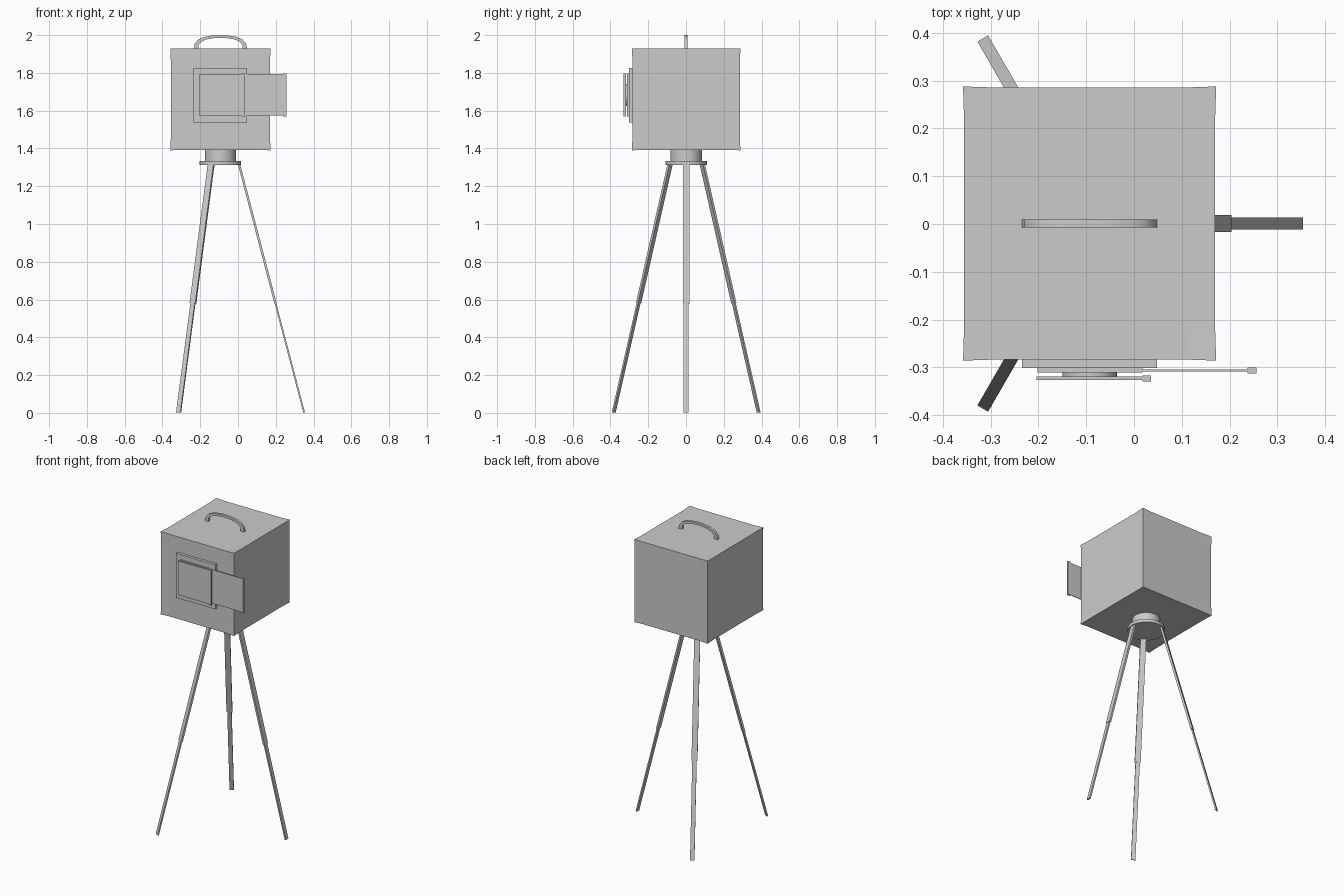
import bpy, bmesh, math
from mathutils import Vector, Matrix

if "Cube" in bpy.data.objects:
    bpy.data.objects.remove(bpy.data.objects["Cube"])

grey = bpy.data.materials.new("plain grey")
grey.diffuse_color = (0.6, 0.6, 0.6, 1)
grey.use_nodes = True
grey.node_tree.nodes["Principled BSDF"].inputs["Base Color"].default_value = grey.diffuse_color
CX, CY = -0.093, 0.001          # vertical axis of box and tripod


def finish(name, bm, smooth=False):
    bmesh.ops.recalc_face_normals(bm, faces=bm.faces)
    mesh = bpy.data.meshes.new(name)
    bm.to_mesh(mesh)
    bm.free()
    mesh.materials.append(grey)
    ob = bpy.data.objects.new(name, mesh)
    bpy.context.collection.objects.link(ob)
    if smooth:
        bpy.context.view_layer.objects.active = ob
        ob.select_set(True)
        bpy.ops.object.shade_smooth_by_angle(angle=math.radians(35))
        ob.select_set(False)
    return ob


def box(name, x, y, z):
    bm = bmesh.new()
    bmesh.ops.create_cube(bm, size=1)
    for v in bm.verts:
        v.co = [(r[0] + r[1]) / 2 + c * (r[1] - r[0]) for c, r in zip(v.co, (x, y, z))]
    return finish(name, bm)


def cylinder(name, radius, depth, centre, rot=Matrix(), sides=40):
    bm = bmesh.new()
    bmesh.ops.create_cone(bm, cap_ends=True, segments=sides, radius1=radius,
                          radius2=radius, depth=depth,
                          matrix=Matrix.Translation(centre) @ rot)
    return finish(name, bm, True)


def leg_section(name, angle, t0, t1, width, thick):
    # Flat bar along the leg line, between fractions t0 and t1
    out = Vector((math.cos(angle), math.sin(angle), 0))
    hub = Vector((CX, CY, 0))
    top = hub + out * 0.098 + Vector((0, 0, 1.318))
    foot = hub + out * 0.443 + Vector((0, 0, 0.002))
    a, b = top.lerp(foot, t0), top.lerp(foot, t1)
    axis = (b - a).normalized()
    side = Vector((-out.y, out.x, 0))
    normal = axis.cross(side)
    bm = bmesh.new()
    bmesh.ops.create_cube(bm, size=1)
    for v in bm.verts:
        c = v.co.copy()
        v.co = (a + b) / 2 + side * c.x * width + normal * c.y * thick + axis * c.z * (b - a).length
    return finish(name, bm)


# Case, with corners flaring very slightly
bm = bmesh.new()
bmesh.ops.create_cube(bm, size=2)
for axis in range(3):
    for s in (-0.78, 0.78):
        co, no = [0, 0, 0], [0, 0, 0]
        co[axis], no[axis] = s, 1
        bmesh.ops.bisect_plane(bm, geom=bm.verts[:] + bm.edges[:] + bm.faces[:],
                               plane_co=co, plane_no=no)
half = Vector((0.265, 0.287, 0.27))
for v in bm.verts:
    corner = all(abs(c) > 0.99 for c in v.co)
    pos = [c * h - (0 if corner or abs(c) < 0.99 else math.copysign(0.002, c))
           for c, h in zip(v.co, half)]
    v.co = Vector(pos) + Vector((CX, CY, 1.66))
finish("case", bm)

# Carrying handle: arched strap with thicker ends
outer = [(0.141, 1.928), (0.136, 1.955), (0.117, 1.977), (0.085, 1.991), (0.04, 1.998), (0, 2.0)]
inner = [(0.117, 1.928), (0.116, 1.949), (0.1, 1.965), (0.075, 1.977), (0.035, 1.984), (0, 1.986)]
bm = bmesh.new()
rows = []
for (ox, oz), (ix, iz) in ([((-o[0], o[1]), (-i[0], i[1])) for o, i in zip(outer, inner)]
                           + list(zip(outer, inner))[-2::-1]):
    rows.append([bm.verts.new((CX + x, CY + y, z)) for x, y, z in
                 ((ox, -0.008, oz), (ox, 0.008, oz), (ix, 0.008, iz), (ix, -0.008, iz))])
for r, s in zip(rows, rows[1:]):
    for i in range(4):
        j = (i + 1) % 4
        bm.faces.new((r[i], r[j], s[j], s[i]))
bm.faces.new(rows[0])
bm.faces.new(rows[-1])
finish("handle", bm, True)

# Front mounting board, shutter slides and the drum between them
box("front_board", (-0.235, 0.048), (-0.302, -0.28), (1.537, 1.827))
box("rear_slide_holder", (-0.202, 0.018), (-0.311, -0.30), (1.573, 1.795))
box("rear_slide", (0.0, 0.245), (-0.309, -0.305), (1.574, 1.794))
box("rear_slide_grip", (0.238, 0.256), (-0.313, -0.300), (1.570, 1.797))
cylinder("shutter_drum", 0.057, 0.014, (CX, -0.315, 1.683), Matrix.Rotation(math.pi / 2, 4, 'X'), 32)
box("front_slide", (-0.204, 0.025), (-0.327, -0.319), (1.573, 1.795))
box("front_slide_grip", (0.018, 0.036), (-0.330, -0.317), (1.570, 1.797))

# Tripod head
cylinder("tripod_neck", 0.083, 0.07, (CX, CY, 1.36))
cylinder("tripod_plate", 0.11, 0.02, (CX, CY, 1.323))

# Three two-stage legs
for n in range(3):
    ang = n * 2 * math.pi / 3
    leg_section(f"upper_leg_{n + 1}", ang, 0, 0.56, 0.035, 0.012)
    leg_section(f"lower_leg_{n + 1}", ang, 0.55, 1, 0.026, 0.009)
